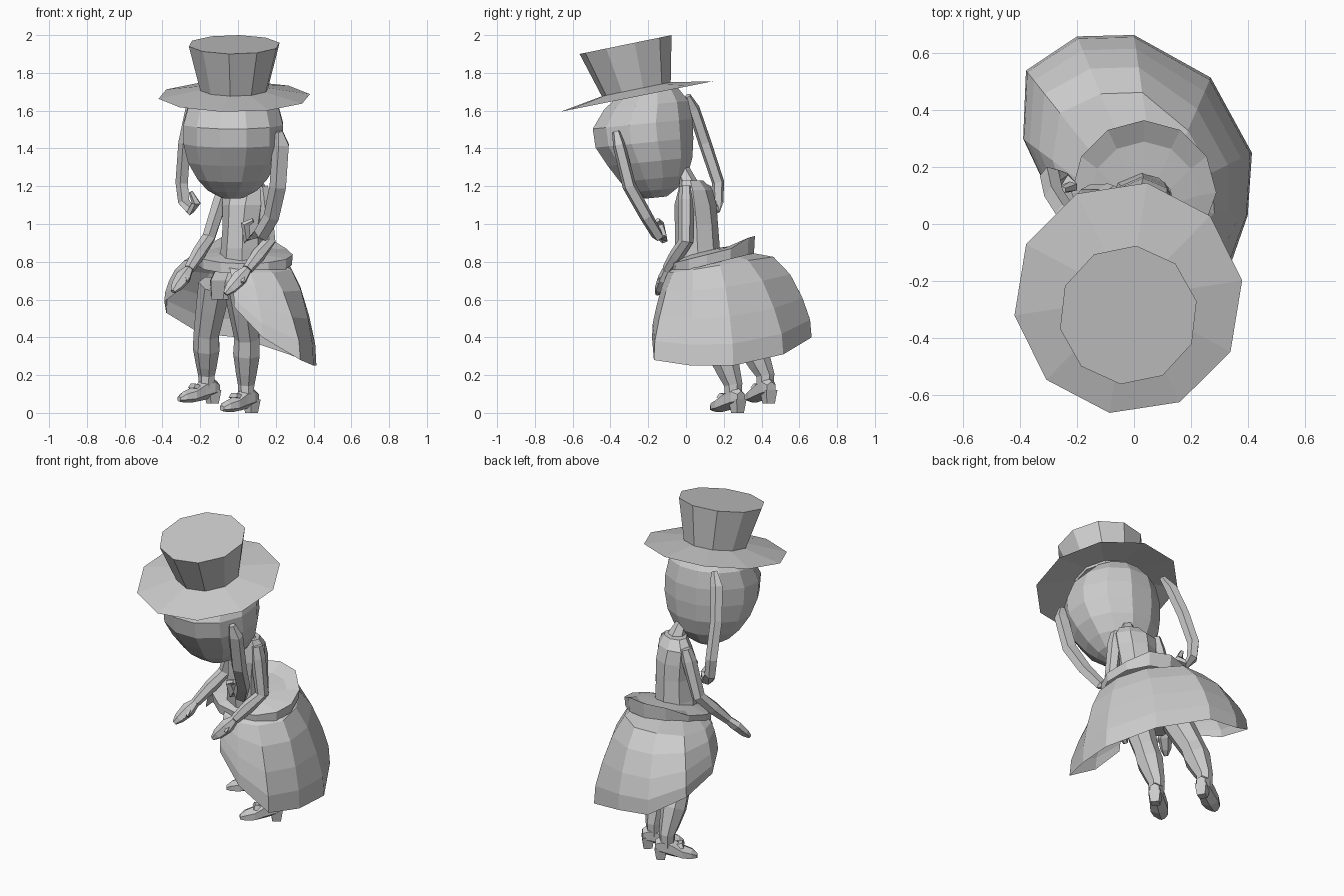
import bpy
import bmesh
from math import sin, cos, pi, radians
from mathutils import Vector, Matrix

cube = bpy.data.objects.get("Cube")
if cube:
    bpy.data.objects.remove(cube)

grey = bpy.data.materials.new("plain_grey")
grey.use_nodes = True
tone = (0.6, 0.6, 0.6, 1)
grey.diffuse_color = tone
grey.node_tree.nodes["Principled BSDF"].inputs["Base Color"].default_value = tone


def finish(name, bm):
    bmesh.ops.recalc_face_normals(bm, faces=bm.faces)
    mesh = bpy.data.meshes.new(name)
    bm.to_mesh(mesh)
    bm.free()
    mesh.materials.append(grey)
    ob = bpy.data.objects.new(name, mesh)
    bpy.context.collection.objects.link(ob)
    return ob


def bridge(name, rings, closed=True, caps=(True, True)):
    """Skin a list of point rings that all have the same length."""
    bm = bmesh.new()
    rows = [[bm.verts.new(p) for p in ring] for ring in rings]
    n = len(rows[0])
    for a, b in zip(rows, rows[1:]):
        for i in range(n if closed else n - 1):
            j = (i + 1) % n
            bm.faces.new((a[i], a[j], b[j], b[i]))
    if caps[0]:
        bm.faces.new(rows[0])
    if caps[1]:
        bm.faces.new(rows[-1])
    return finish(name, bm)


def loft(name, sections, n=10, tilt=0.0, start=0.0, turn=0.0, caps=(True, True)):
    """Sections are (x, y, z, rx, ry); tilt raises z towards the back, turn spins about z."""
    rings = []
    for x, y, z, rx, ry in sections:
        ring = []
        for i in range(n):
            a = start + 2 * pi * i / n
            u, v = rx * cos(a), ry * sin(a)
            ring.append((x + u * cos(turn) - v * sin(turn),
                         y + u * sin(turn) + v * cos(turn), z + tilt * v))
        rings.append(ring)
    return bridge(name, rings, caps=caps)


def limb(name, path, sides=6):
    """Path points are (x, y, z, radius across, radius deep)."""
    pts = [Vector(p[:3]) for p in path]
    rings = []
    for i, p in enumerate(path):
        t = (pts[min(i + 1, len(pts) - 1)] - pts[max(i - 1, 0)]).normalized()
        side = Vector((1, 0, 0))
        side = (side - t * side.dot(t)).normalized()
        deep = t.cross(side)
        angles = [2 * pi * (k + 0.5) / sides for k in range(sides)]
        rings.append([pts[i] + side * p[3] * cos(a) + deep * p[4] * sin(a) for a in angles])
    return bridge(name, rings)


# Hat: flared crown and a wide, slightly conical brim
loft("hat_crown", [(-.02, -.26, 1.70, .18, .18), (-.02, -.32, 1.95, .245, .245)],
     tilt=.205, start=.2)
loft("hat_brim", [(-.02, -.26, 1.715, .18, .18), (-.02, -.26, 1.675, .405, .41)],
     tilt=.2, start=.15, caps=(False, False))

# Head: broad crown narrowing to the chin
loft("head", [
    (-.03, -.16, 1.14, .06, .06), (-.03, -.16, 1.18, .135, .12),
    (-.03, -.17, 1.24, .19, .185), (-.028, -.19, 1.33, .245, .232),
    (-.025, -.22, 1.43, .273, .268), (-.025, -.23, 1.53, .273, .273),
    (-.025, -.21, 1.63, .245, .23), (-.02, -.19, 1.71, .16, .15)],
    n=12, tilt=.1, start=pi / 12)

# Long hair strands with curled ends
limb("left_hair_strand", [
    (.22, -.37, 1.49, .02, .02), (.23, -.355, 1.42, .048, .035),
    (.215, -.30, 1.20, .048, .038), (.18, -.21, 1.04, .045, .036),
    (.12, -.15, .94, .045, .032), (.05, -.12, .92, .03, .025),
    (.04, -.14, 1.0, .025, .025), (.08, -.15, 1.02, .012, .012)], 5)
limb("right_hair_strand", [
    (-.2, .01, 1.68, .02, .015), (-.24, .04, 1.61, .038, .034),
    (-.28, .10, 1.43, .036, .036), (-.295, .17, 1.22, .036, .034),
    (-.285, .17, 1.12, .033, .03), (-.25, .15, 1.07, .038, .024),
    (-.22, .13, 1.11, .025, .02), (-.25, .12, 1.17, .012, .012)], 5)

# Bodice and neck, twisted a little towards the right shoulder
loft("bodice", [
    (.02, .08, .74, .13, .12), (.025, .06, .87, .115, .12),
    (.03, .055, 1.0, .11, .115), (.035, .05, 1.1, .12, .11),
    (.04, .05, 1.18, .125, .085), (.05, .03, 1.23, .08, .06)],
    n=8, start=pi / 8, turn=-.4)
limb("neck", [(.055, .02, 1.2, .06, .05), (.04, -.01, 1.27, .04, .04),
              (.0, -.08, 1.32, .04, .04)])


# Arms: shoulder, elbow, wrist and a flattened hand with a thumb
def arm(side, shoulder, elbow, wrist, hand):
    s, e, w, h = map(Vector, (shoulder, elbow, wrist, hand))
    limb(side + "_arm", [(*s, .032, .035), (*s.lerp(e, .25), .043, .042),
                         (*e, .038, .04), (*e.lerp(w, .5), .038, .038), (*w, .028, .028)])
    limb(side + "_hand", [(*w, .024, .024), (*w.lerp(h, .45), .045, .03),
                          (*h, .033, .025), (*w.lerp(h, 1.3), .014, .012)])
    tip = w.lerp(h, .8) + Vector((.045, -.02, .01))
    limb(side + "_thumb", [(*w.lerp(h, .2), .014, .014), (*tip, .01, .01)], 4)


arm("right", (-.07, .10, 1.2), (-.155, .10, .93), (-.26, -.04, .76), (-.325, -.11, .67))
arm("left", (.13, .0, 1.2), (.165, .0, .91), (.05, -.10, .76), (-.04, -.14, .66))

# Skirt: open at the front, bulging by a different amount in each column
hem = [(-.02, -.15, .56), (.13, -.18, .40), (.33, -.17, .28), (.40, .03, .25),
       (.415, .25, .25), (.27, .515, .31), (.0, .665, .40), (-.2, .66, .42),
       (-.38, .54, .53), (-.39, .30, .59), (-.31, .13, .65)]
ease = [1.8, 1.8, 1.8, 1.1, 1.4, 1.4, 1, 1, .85, .8, .8]
profile = [(0, 0), (.5, .08), (.72, .28), (.88, .55), (.98, .8), (1, 1)]
waist = []
for i in range(len(hem)):
    a = radians(-115 + 320 * i / (len(hem) - 1))
    y = .10 + .165 * sin(a)
    waist.append(Vector((.02 + .17 * cos(a), y, .79 + .28 * y)))
rows = []
for out, down in profile:
    row = []
    for top, low, power in zip(waist, map(Vector, hem), ease):
        p = top.lerp(low, out ** power)
        p.z = top.z + (low.z - top.z) * down
        row.append(p)
    rows.append(row)
bridge("skirt", rows, closed=False, caps=(False, False))

# Sash collar around the waist, lifted into a flap at the back, with a drooping rim
rings = []
for r, middle, lift in ((.105, .07, .03), (.19, .10, .02), (.255, .11, .01), (.25, .11, -.045)):
    ring = []
    for i in range(12):
        a = 2 * pi * i / 12
        y = middle + r * sin(a) * (1 if sin(a) > 0 else .75)
        flap = .035 if lift == .01 and sin(a) > .8 else 0
        ring.append((.035 + r * cos(a), y, .80 + lift + .25 * y + flap))
    rings.append(ring)
bridge("sash", rings, caps=(False, False))

# Hips
loft("hips", [(-.04, .12, .60, .11, .10), (-.02, .10, .70, .14, .12),
              (.02, .09, .82, .12, .11)], n=8, turn=-.4)


# Legs with shoes, each shoe having a heel block and a small bow
def leg(side, hip, knee, ankle, turn):
    h, k, a = map(Vector, (hip, knee, ankle))
    foot = a - Vector((0, 0, .07))
    limb(side + "_leg", [(*h, .09, .09), (*h.lerp(k, .45), .082, .085),
                         (*k, .07, .074), (*k.lerp(a, .35), .074, .08),
                         (*k.lerp(a, .75), .058, .062), (*a, .046, .05),
                         (*foot, .042, .045)], 7)
    place = Matrix.Translation((a.x, a.y, a.z - .15)) @ Matrix.Rotation(turn, 4, 'Z')
    shoe = [(.065, .08, .03, .035), (.03, .085, .045, .055), (-.03, .07, .05, .055),
            (-.09, .045, .058, .04), (-.14, .035, .046, .03), (-.17, .024, .02, .014)]
    rings = []
    for y, z, w, t in shoe:
        angles = [2 * pi * (i + .5) / 6 for i in range(6)]
        rings.append([place @ Vector((w * cos(q), y, z + t * sin(q))) for q in angles])
    bridge(side + "_shoe", rings)
    square = ((-1, -1), (1, -1), (1, 1), (-1, 1))
    block = [[place @ Vector((x * s, .035 + y * s, z)) for x, y in square]
             for z, s in ((0, .024), (.07, .034))]
    bridge(side + "_heel", block)
    bow = [[place @ Vector((x * s, -.07 + .7 * y * s, z - .2 * y * s)) for x, y in square]
           for z, s in ((.075, .036), (.102, .022))]
    bridge(side + "_shoe_bow", bow)


leg("left", (.01, .03, .68), (.05, .165, .40), (.045, .25, .15), radians(-50))
leg("right", (-.12, .19, .68), (-.165, .32, .42), (-.165, .42, .20), radians(-60))
